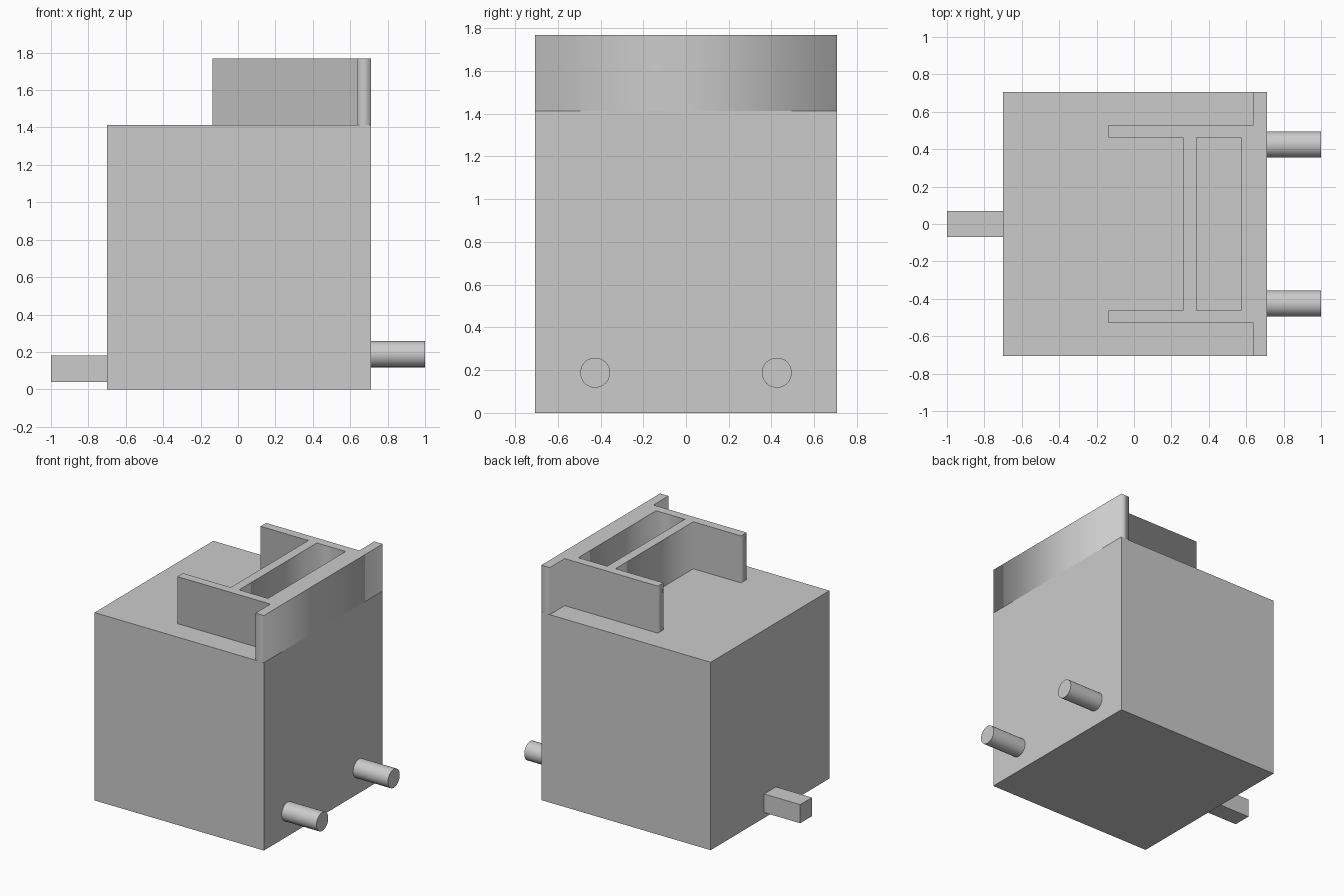
import bpy
import math

if "Cube" in bpy.data.objects:
    bpy.data.objects.remove(bpy.data.objects["Cube"], do_unlink=True)

# Single flat colour
grey = bpy.data.materials.new("light_grey")
grey.use_nodes = True
colour = (0.6, 0.6, 0.6, 1)
grey.diffuse_color = colour
grey.node_tree.nodes["Principled BSDF"].inputs["Base Color"].default_value = colour

BODY_TOP, TOP = 1.414, 1.768
LEFT, RIGHT, HALF = -0.70, 0.71, 0.706


def finish(name):
    obj = bpy.context.object
    obj.name = name
    obj.data.materials.clear()
    obj.data.materials.append(grey)
    return obj


def box(name, x0, x1, y0, y1, z0, z1):
    bpy.ops.mesh.primitive_cube_add(
        size=1, location=((x0 + x1) / 2, (y0 + y1) / 2, (z0 + z1) / 2))
    bpy.context.object.scale = (x1 - x0, y1 - y0, z1 - z0)
    bpy.ops.object.transform_apply(location=False, rotation=False, scale=True)
    return finish(name)


def extruded_outline(name, loops, z0, z1):
    curve = bpy.data.curves.new(name, "CURVE")
    curve.dimensions = "2D"
    curve.fill_mode = "BOTH"
    curve.extrude = (z1 - z0) / 2
    for loop in loops:
        spline = curve.splines.new("POLY")
        spline.points.add(len(loop) - 1)
        for point, (x, y) in zip(spline.points, loop):
            point.co = (x, y, 0, 1)
        spline.use_cyclic_u = True
    obj = bpy.data.objects.new(name, curve)
    obj.location.z = (z0 + z1) / 2
    bpy.context.collection.objects.link(obj)
    bpy.ops.object.select_all(action="DESELECT")
    obj.select_set(True)
    bpy.context.view_layer.objects.active = obj
    bpy.ops.object.convert(target="MESH")
    return finish(name)


# Main block and the square peg on its side
box("body", LEFT, RIGHT, -HALF, HALF, 0, BODY_TOP)
box("square_peg", -1, LEFT, -0.07, 0.07, 0.04, 0.18)

# Raised end wall with two arms, a cross wall and a pocket between them
half_outline = [(RIGHT, HALF), (0.64, HALF), (0.64, 0.528), (-0.135, 0.528),
                (-0.135, 0.462), (0.263, 0.462)]
outline = half_outline + [(x, -y) for x, y in reversed(half_outline)]
pocket = [(0.333, -0.462), (0.573, -0.462), (0.573, 0.462), (0.333, 0.462)]
extruded_outline("top_frame", [outline, pocket], BODY_TOP, TOP)

# Pair of round pegs
for side, y in (("front", -0.425), ("back", 0.425)):
    bpy.ops.mesh.primitive_cylinder_add(
        vertices=48, radius=0.07, depth=1 - RIGHT,
        location=((1 + RIGHT) / 2, y, 0.188), rotation=(0, math.pi / 2, 0))
    finish(side + "_round_peg")
    bpy.ops.object.shade_smooth_by_angle(angle=math.radians(30))
